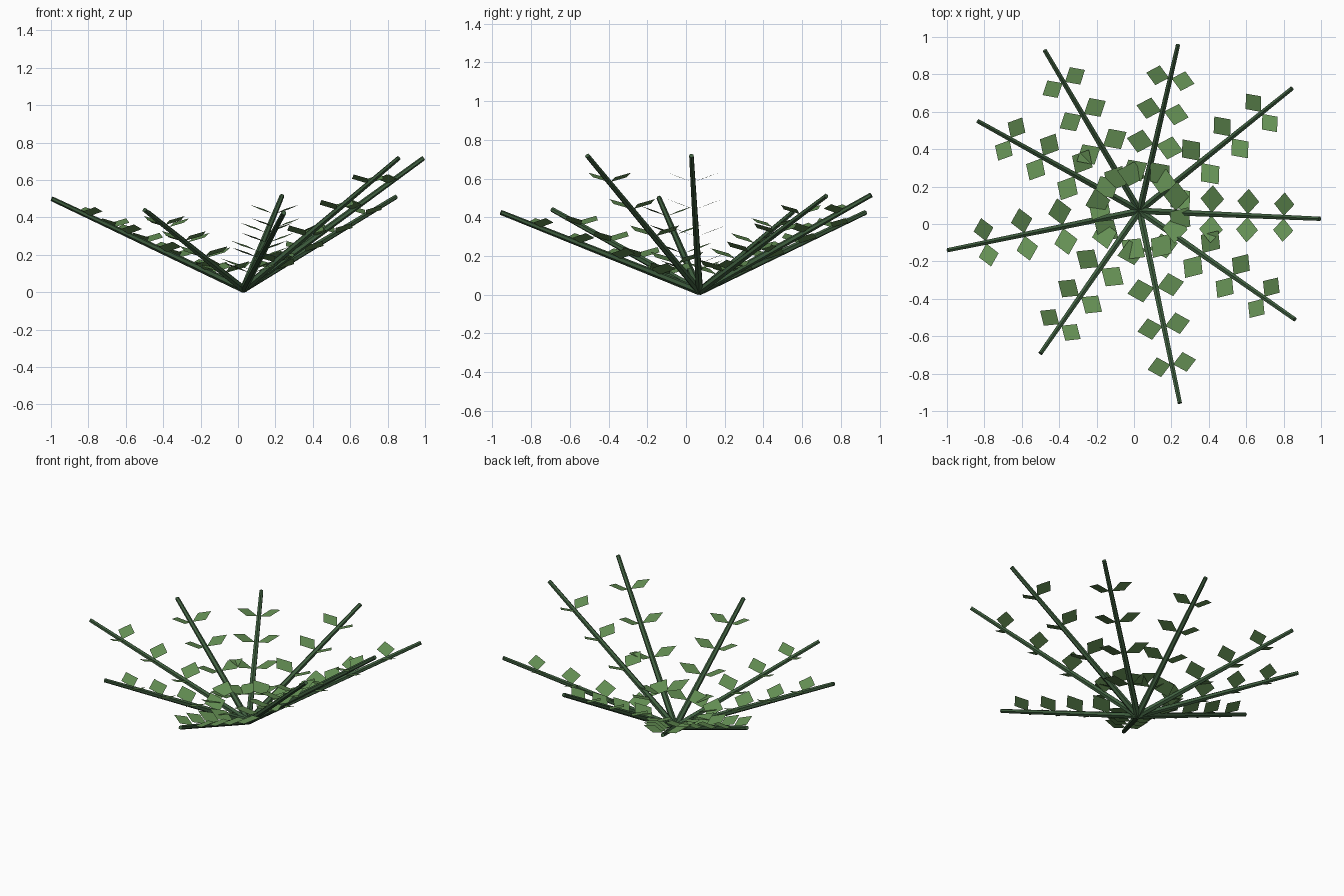
import bpy, bmesh, math
from mathutils import Vector

if "Cube" in bpy.data.objects:
    bpy.data.objects.remove(bpy.data.objects["Cube"])

ROOT = Vector((0.03, 0.07, 0.017))
TIPS = [(0.993, 0.028, 0.718), (0.845, 0.725, 0.51), (0.235, 0.957, 0.515),
        (-0.477, 0.928, 0.425), (-0.835, 0.55, 0.425), (-0.996, -0.14, 0.50),
        (-0.50, -0.692, 0.44), (0.245, -0.957, 0.425), (0.86, -0.51, 0.718)]


def material(name, color):
    m = bpy.data.materials.new(name)
    m.diffuse_color = (*color, 1)
    m.use_nodes = True
    m.node_tree.nodes["Principled BSDF"].inputs["Base Color"].default_value = m.diffuse_color
    return m


def make_object(name, bm, mat):
    me = bpy.data.meshes.new(name)
    bm.to_mesh(me)
    bm.free()
    ob = bpy.data.objects.new(name, me)
    me.materials.append(mat)
    bpy.context.collection.objects.link(ob)
    return ob


stem_green = material("stem_green", (0.05, 0.115, 0.05))
leaf_green = material("leaf_green", (0.13, 0.28, 0.09))

for i, tip in enumerate(TIPS, 1):
    axis = Vector(tip) - ROOT

    # Straight tapered stem
    bm = bmesh.new()
    bmesh.ops.create_cone(bm, cap_ends=True, segments=6, radius1=0.020,
                          radius2=0.013, depth=axis.length)
    rot = axis.to_track_quat('Z', 'Y')
    for v in bm.verts:
        v.co = rot @ v.co + ROOT + axis / 2
    make_object(f"stem_{i}", bm, stem_green)

    # Four pairs of diamond leaflets, larger near the root, tilted up from the stem
    bm = bmesh.new()
    along = Vector((axis.x, axis.y, 0)).normalized()
    across = Vector((-along.y, along.x, 0))
    for t in (0.2, 0.4, 0.6, 0.8):
        base = ROOT + axis * t + Vector((0, 0, 0.005))
        size = 1 + (0.8 - t) * 0.42
        for side in (1, -1):
            pts = [(0, 0.007, 0), (0.054, 0.07, 0.024),
                   (0, 0.132, 0.047), (-0.054, 0.07, 0.024)]
            vs = [bm.verts.new(base + size * (along * a + across * side * b
                                              + Vector((0, 0, c))))
                  for a, b, c in pts]
            bm.faces.new(vs if side == 1 else vs[::-1])
    make_object(f"leaflets_{i}", bm, leaf_green)
